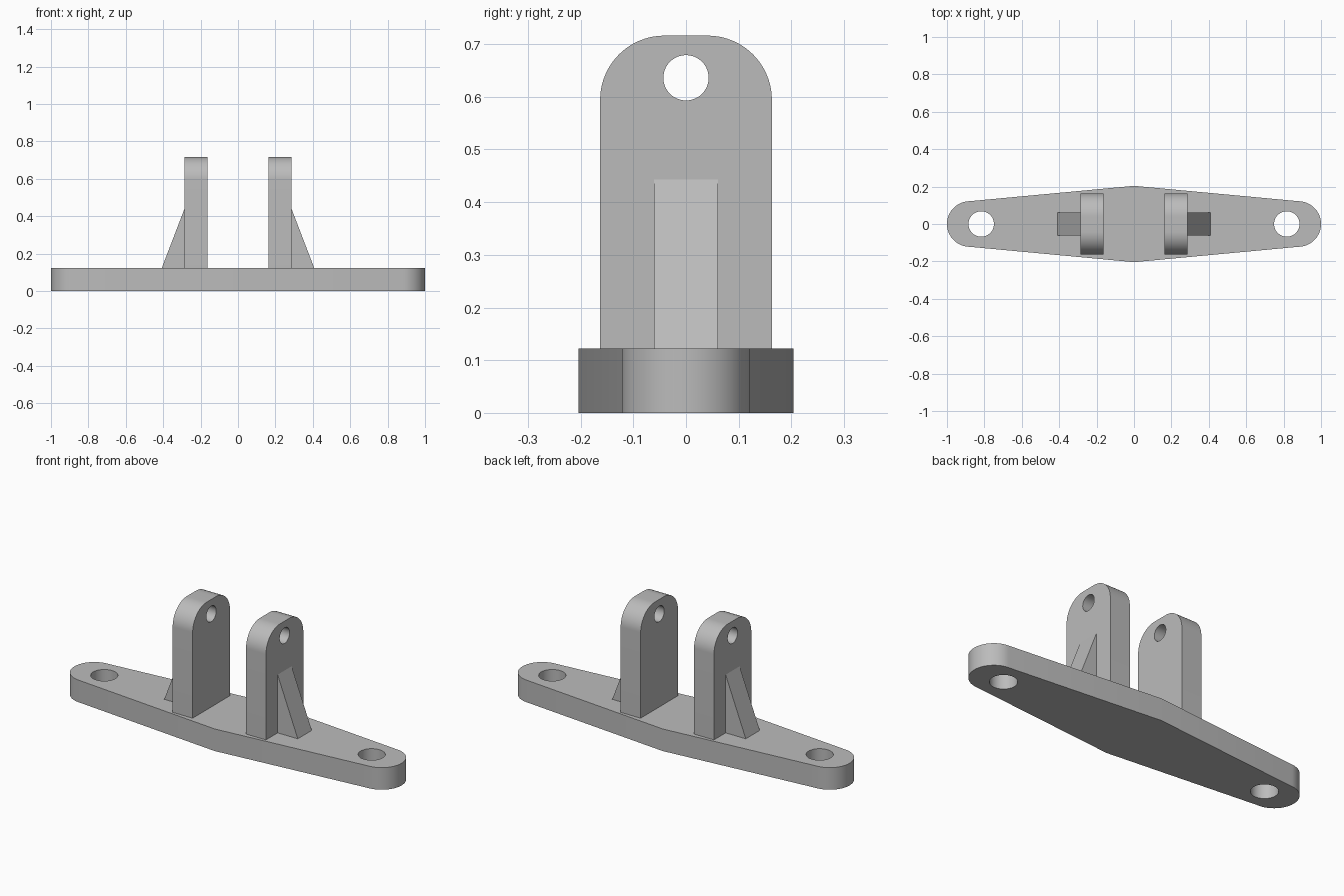
import bpy
import bmesh
from math import cos, sin, pi
from mathutils import Vector

cube = bpy.data.objects.get("Cube")
if cube:
    bpy.data.objects.remove(cube, do_unlink=True)

grey = bpy.data.materials.new("light grey")
grey.use_nodes = True
grey.diffuse_color = (0.5, 0.5, 0.5, 1)
grey.node_tree.nodes["Principled BSDF"].inputs["Base Color"].default_value = (0.5, 0.5, 0.5, 1)


def arc(cx, cy, r, start, end, steps):
    """Points along an arc, angles in units of pi."""
    angles = [pi * (start + (end - start) * i / steps) for i in range(steps + 1)]
    return [(cx + r * cos(a), cy + r * sin(a)) for a in angles]


def hole(cx, cy, r):
    return arc(cx, cy, r, 0, 2, 48)[:-1]


def plate(name, loops, place, depth):
    """Fill an outline with its holes and extrude it into a solid."""
    bm = bmesh.new()
    edges = []
    for loop in loops:
        verts = [bm.verts.new(place(u, v)) for u, v in loop]
        edges += [bm.edges.new((verts[i - 1], verts[i])) for i in range(len(verts))]
    bmesh.ops.triangle_fill(bm, use_beauty=True, edges=edges)
    result = bmesh.ops.extrude_face_region(bm, geom=bm.faces[:], use_keep_orig=True)
    moved = [g for g in result["geom"] if isinstance(g, bmesh.types.BMVert)]
    bmesh.ops.translate(bm, verts=moved, vec=Vector(depth))
    bmesh.ops.recalc_face_normals(bm, faces=bm.faces[:])
    mesh = bpy.data.meshes.new(name)
    bm.to_mesh(mesh)
    bm.free()
    mesh.materials.append(grey)
    obj = bpy.data.objects.new(name, mesh)
    bpy.context.collection.objects.link(obj)
    bpy.ops.object.select_all(action="DESELECT")
    obj.select_set(True)
    bpy.context.view_layer.objects.active = obj
    bpy.ops.object.shade_smooth_by_angle(angle=pi / 9)
    return obj


T = 0.122  # common plate thickness

# Tapered base with rounded ends and two bolt holes
outline = [(0, -0.204)] + arc(1 - T, 0, T, -0.5, 0.5, 32)
outline += [(0, 0.204)] + arc(T - 1, 0, T, 0.5, 1.5, 32)
plate("base_plate", [outline, hole(0.817, 0, 0.068), hole(-0.817, 0, 0.068)],
      lambda x, y: (x, y, 0), (0, 0, T))

# Upright lugs with pin holes, each braced by an outer rib
lug = [(-0.163, T), (0.163, T)]
lug += arc(0.041, 0.594, T, 0, 0.5, 20) + arc(-0.041, 0.594, T, 0.5, 1, 20)
rib = [(0.285, T), (0.408, T), (0.285, 0.443)]
for side, s in (("left", 1), ("right", -1)):
    plate(side + "_lug", [lug, hole(0, 0.636, 0.043)],
          lambda y, z: (s * 0.163, y, z), (s * T, 0, 0))
    plate(side + "_rib", [rib],
          lambda x, z: (s * x, -T / 2, z), (0, T, 0))
